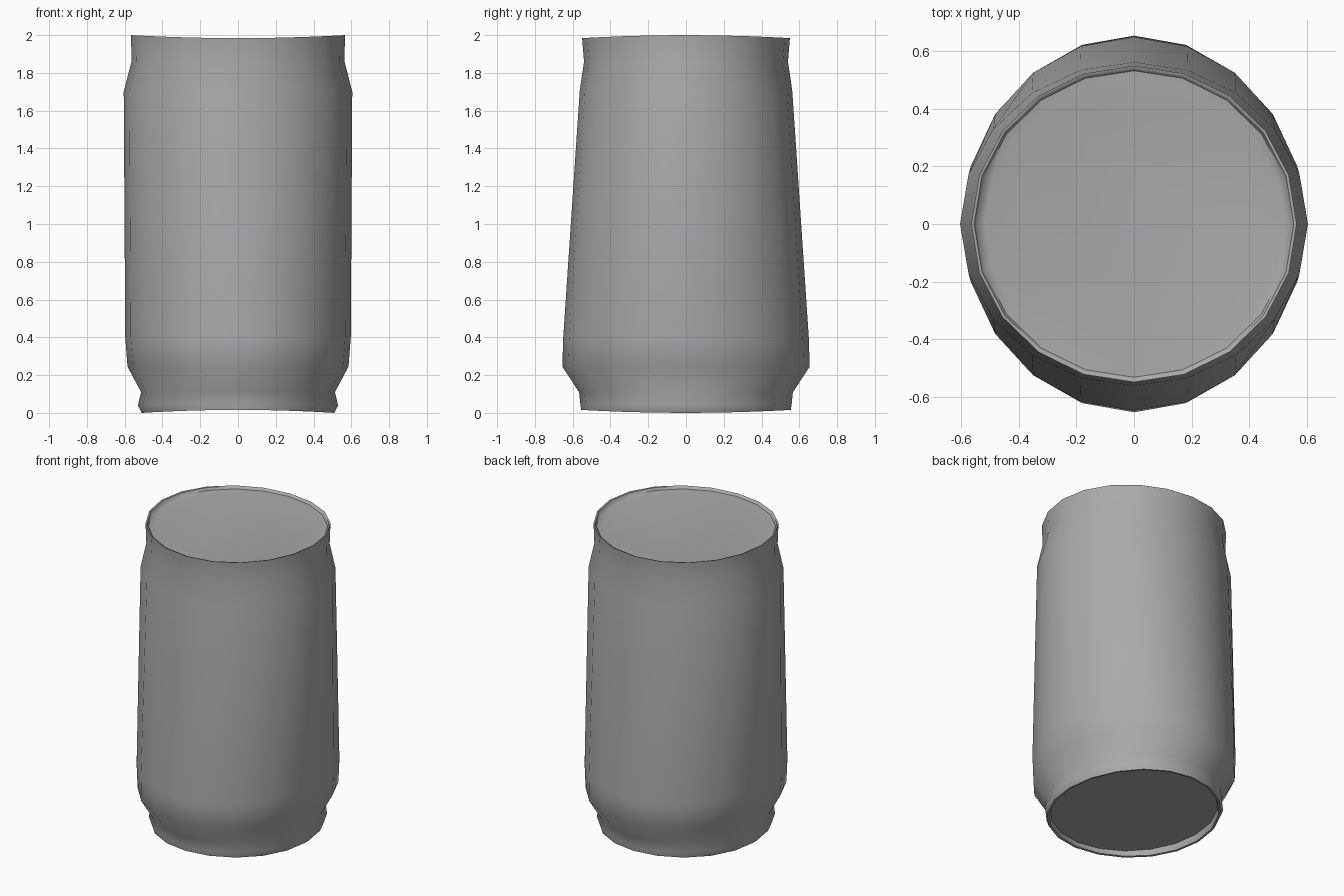
import bpy
import bmesh
from math import cos, sin, tau, radians

cube = bpy.data.objects.get("Cube")
if cube:
    bpy.data.objects.remove(cube)

SIDES = 20

grey = bpy.data.materials.new("plain grey metal")
grey.use_nodes = True
grey.diffuse_color = (0.4, 0.4, 0.4, 1)
grey.node_tree.nodes["Principled BSDF"].inputs["Base Color"].default_value = (0.4, 0.4, 0.4, 1)


def lathe(name, rings, cap=False):
    """Skin oval rings (x radius, y radius, height, saddle warp), optionally closing the last."""
    bm = bmesh.new()
    loops = []
    for rx, ry, z, warp in rings:
        angles = [tau * i / SIDES for i in range(SIDES)]
        loops.append([bm.verts.new((rx * cos(a), ry * sin(a), z + warp * cos(2 * a)))
                      for a in angles])
    for low, high in zip(loops, loops[1:]):
        for i in range(SIDES):
            j = (i + 1) % SIDES
            bm.faces.new((low[i], low[j], high[j], high[i]))
    if cap:
        bm.faces.new(loops[-1])
    mesh = bpy.data.meshes.new(name)
    bm.to_mesh(mesh)
    bm.free()
    mesh.materials.append(grey)
    obj = bpy.data.objects.new(name, mesh)
    bpy.context.collection.objects.link(obj)
    bpy.ops.object.select_all(action='DESELECT')
    obj.select_set(True)
    bpy.context.view_layer.objects.active = obj
    bpy.ops.object.shade_smooth_by_angle(angle=radians(50))
    return obj


# Oval wall: curled foot, tapering sides, shoulder and neck
lathe("can_wall", [
    (0.51, 0.555, 0.008, -0.008),
    (0.53, 0.56, 0.045, -0.005),
    (0.513, 0.566, 0.11, 0),
    (0.585, 0.655, 0.245, 0),
    (0.597, 0.65, 0.4, 0),
    (0.605, 0.563, 1.7, 0),
    (0.564, 0.54, 1.86, 0),
    (0.566, 0.55, 1.992, 0.008),
])

# Lid sunk slightly inside the top rim
lathe("lid", [
    (0.566, 0.55, 1.992, 0.008),
    (0.556, 0.541, 1.99, 0.008),
    (0.548, 0.533, 1.975, 0.004),
    (0.52, 0.505, 1.97, 0),
], cap=True)

# Recessed base inside the foot; rings run upward so its faces are turned to point down
base = lathe("base", [
    (0.51, 0.555, 0.008, -0.008),
    (0.497, 0.54, 0.01, -0.008),
    (0.49, 0.533, 0.045, 0),
], cap=True)
base.data.flip_normals()
for face in base.data.polygons:
    # Side walls of the recess face the axis, the cap faces the ground
    if len(face.vertices) == 4:
        face.flip()
base.data.update()
